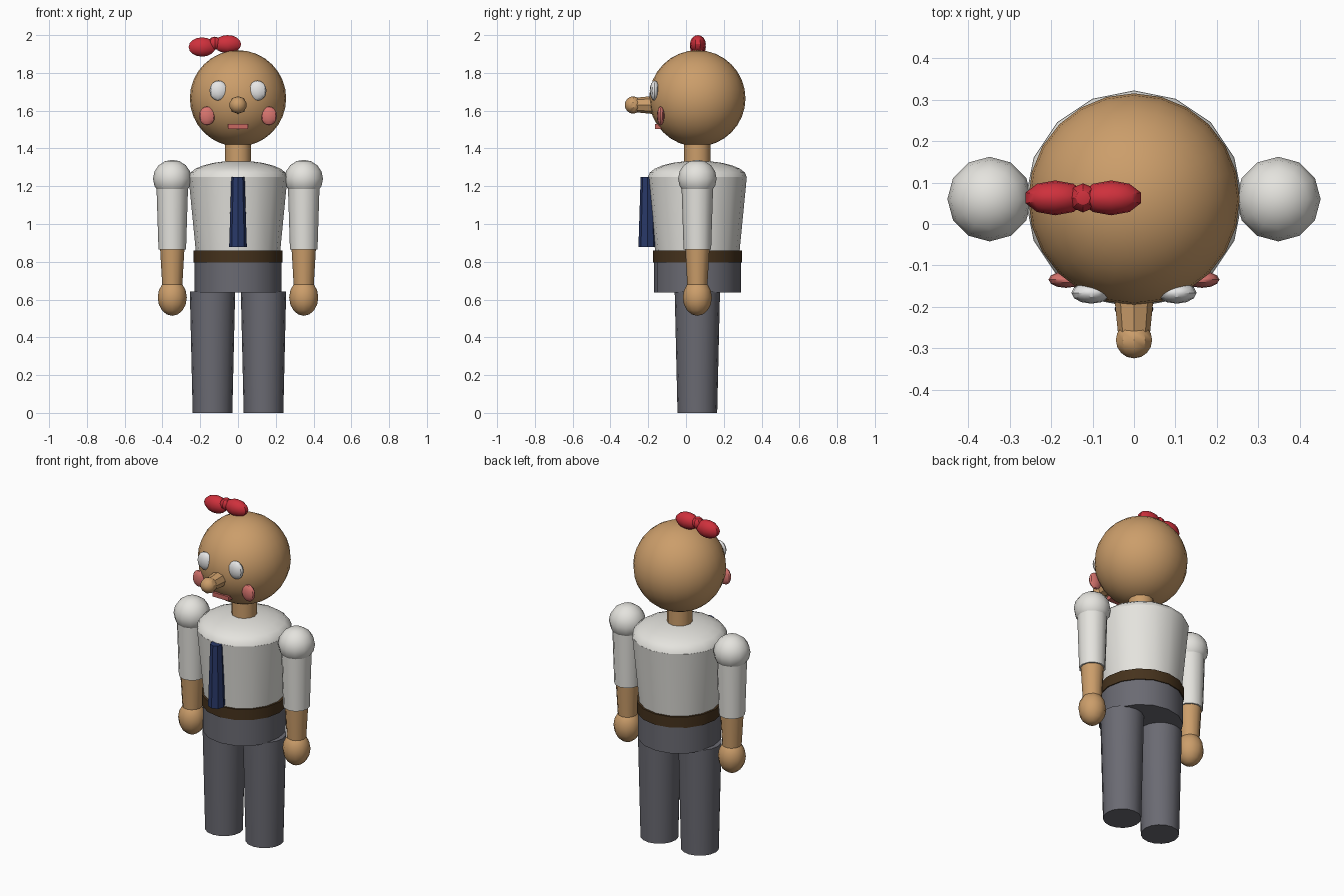
import bpy
from math import radians
from mathutils import Matrix

cube = bpy.data.objects.get("Cube")
if cube:
    bpy.data.objects.remove(cube, do_unlink=True)

BODY_Y = 0.06


def material(name, color):
    mat = bpy.data.materials.new(name)
    mat.use_nodes = True
    rgba = (*color, 1.0)
    mat.diffuse_color = rgba
    node = next(n for n in mat.node_tree.nodes if n.type == 'BSDF_PRINCIPLED')
    node.inputs["Base Color"].default_value = rgba
    node.inputs["Roughness"].default_value = 0.8
    return mat


WOOD = material("warm wood", (0.60, 0.34, 0.145))
SHIRT = material("shirt white", (0.78, 0.77, 0.73))
TROUSER = material("trouser grey", (0.145, 0.145, 0.17))
BELT = material("belt brown", (0.06, 0.032, 0.012))
TIE = material("tie navy", (0.022, 0.04, 0.14))
RED = material("bow red", (0.62, 0.03, 0.045))
CHEEK = material("cheek pink", (0.70, 0.18, 0.16))
MOUTH = material("mouth rose", (0.58, 0.14, 0.12))
EYE = material("eye white", (0.80, 0.80, 0.80))


def finish(name, mat):
    obj = bpy.context.object
    obj.name = obj.data.name = name
    obj.data.materials.append(mat)
    bpy.ops.object.shade_smooth_by_angle(angle=radians(31))
    return obj


def ball(name, mat, center, radii, segments=12, rings=8):
    bpy.ops.mesh.primitive_uv_sphere_add(segments=segments, ring_count=rings,
                                         radius=1, location=center)
    bpy.context.object.data.transform(Matrix.Diagonal((*radii, 1)))
    return finish(name, mat)


def tube(name, mat, x, z0, z1, r0, r1, y=BODY_Y, sides=16):
    """Upright tapered cylinder from height z0 to z1."""
    bpy.ops.mesh.primitive_cone_add(vertices=sides, radius1=r0, radius2=r1,
                                    depth=z1 - z0, location=(x, y, (z0 + z1) / 2))
    return finish(name, mat)


# Head and neck
ball("head", WOOD, (0, BODY_Y, 1.665), (0.255, 0.255, 0.255), 24, 16)
tube("neck", WOOD, 0, 1.30, 1.45, 0.07, 0.07, sides=12)

# Nose: tapered peg pointing forward with a rounded tip
bpy.ops.mesh.primitive_cone_add(vertices=8, radius1=0.053, radius2=0.037, depth=0.16,
                                location=(0, -0.20, 1.63), rotation=(radians(90), 0, 0))
finish("nose", WOOD)
tip = ball("nose_tip", WOOD, (0, -0.28, 1.63), (0.046, 0.046, 0.044), 10, 8)
tip.rotation_euler.x = radians(90)

# Mouth
bpy.ops.mesh.primitive_cube_add(size=1, location=(0, -0.145, 1.517))
bpy.context.object.data.transform(Matrix.Diagonal((0.106, 0.04, 0.026, 1)))
finish("mouth", MOUTH)

# Hair bow on the right side of the head
ball("bow_loop_outer", RED, (-0.19, 0.063, 1.937), (0.075, 0.042, 0.051), 10, 8)
ball("bow_loop_inner", RED, (-0.055, 0.063, 1.952), (0.075, 0.042, 0.048), 10, 8)
ball("bow_knot", RED, (-0.123, 0.063, 1.957), (0.035, 0.035, 0.035), 8, 6)

# Torso, belt and hips
tube("shirt", SHIRT, 0, 0.84, 1.25, 0.222, 0.262)
ball("shirt_shoulders", SHIRT, (0, BODY_Y, 1.25), (0.261, 0.261, 0.085), 16, 12)
tube("belt", BELT, 0, 0.795, 0.86, 0.236, 0.236)
tube("hips", TROUSER, 0, 0.637, 0.83, 0.23, 0.23)
tube("tie", TIE, 0, 0.877, 1.25, 0.047, 0.035, y=-0.205, sides=8)

# Paired parts
for side, s in (("left", 1), ("right", -1)):
    ball(side + "_eye", EYE, (s * 0.103, -0.166, 1.706), (0.048, 0.026, 0.053))
    ball(side + "_cheek", CHEEK, (s * 0.164, -0.134, 1.572), (0.042, 0.02, 0.05))
    ball(side + "_shoulder", SHIRT, (s * 0.348, BODY_Y, 1.24), (0.102, 0.102, 0.1))
    tube(side + "_sleeve", SHIRT, s * 0.348, 0.866, 1.24, 0.073, 0.085, sides=12)
    tube(side + "_forearm", WOOD, s * 0.348, 0.62, 0.88, 0.05, 0.065, sides=12)
    ball(side + "_hand", WOOD, (s * 0.348, BODY_Y, 0.611), (0.077, 0.077, 0.097))
    tube(side + "_leg", TROUSER, s * 0.135, 0, 0.643, 0.105, 0.12)
